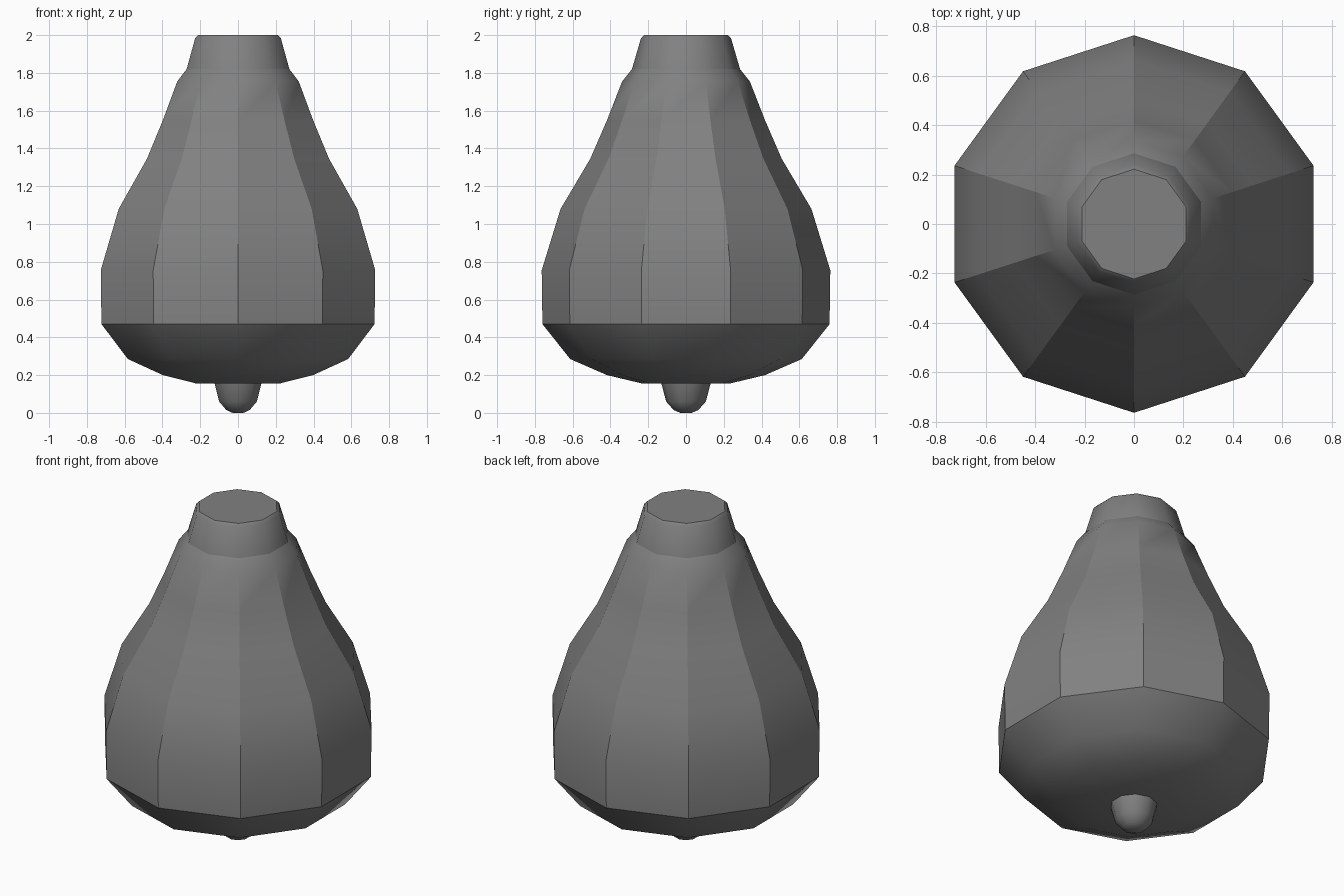
import bpy, bmesh, math

cube = bpy.data.objects.get("Cube")
if cube:
    bpy.data.objects.remove(cube)

SIDES = 10
grey = bpy.data.materials.new("dull_grey")
grey.use_nodes = True
grey.diffuse_color = (0.22, 0.22, 0.22, 1)
grey.node_tree.nodes["Principled BSDF"].inputs["Base Color"].default_value = grey.diffuse_color


def lathe(name, profile, smooth_angle, cap_bottom=False, cap_top=False):
    """Spin (radius, height) points around z, with a corner facing the front."""
    bm = bmesh.new()
    rings = []
    for r, z in profile:
        angles = [math.tau * i / SIDES - math.pi / 2 for i in range(SIDES)]
        rings.append([bm.verts.new((r * math.cos(a), r * math.sin(a), z)) for a in angles])
    for low, high in zip(rings, rings[1:]):
        for i in range(SIDES):
            j = (i + 1) % SIDES
            bm.faces.new((low[i], low[j], high[j], high[i]))
    if cap_bottom:
        bm.faces.new(rings[0][::-1])
    if cap_top:
        bm.faces.new(rings[-1])
    mesh = bpy.data.meshes.new(name)
    bm.to_mesh(mesh)
    bm.free()
    mesh.materials.append(grey)
    obj = bpy.data.objects.new(name, mesh)
    bpy.context.collection.objects.link(obj)
    bpy.ops.object.select_all(action='DESELECT')
    bpy.context.view_layer.objects.active = obj
    obj.select_set(True)
    bpy.ops.object.shade_smooth_by_angle(angle=math.radians(smooth_angle))
    return obj


# Swelling body, closed underneath
lathe("body", [(0.23, 0.155), (0.418, 0.2), (0.613, 0.285), (0.76, 0.47),
               (0.764, 0.755), (0.664, 1.08), (0.507, 1.345), (0.418, 1.55),
               (0.338, 1.755), (0.286, 1.82)], 30, cap_bottom=True)

# Tapered collar with a slightly eased rim and flat top
lathe("collar", [(0.286, 1.82), (0.238, 1.985), (0.222, 2.0)], 42, cap_top=True)

# Rounded knob hanging below
lathe("bottom_knob", [(0.03, 0), (0.065, 0.015), (0.105, 0.06), (0.13, 0.155)],
      60, cap_bottom=True)
